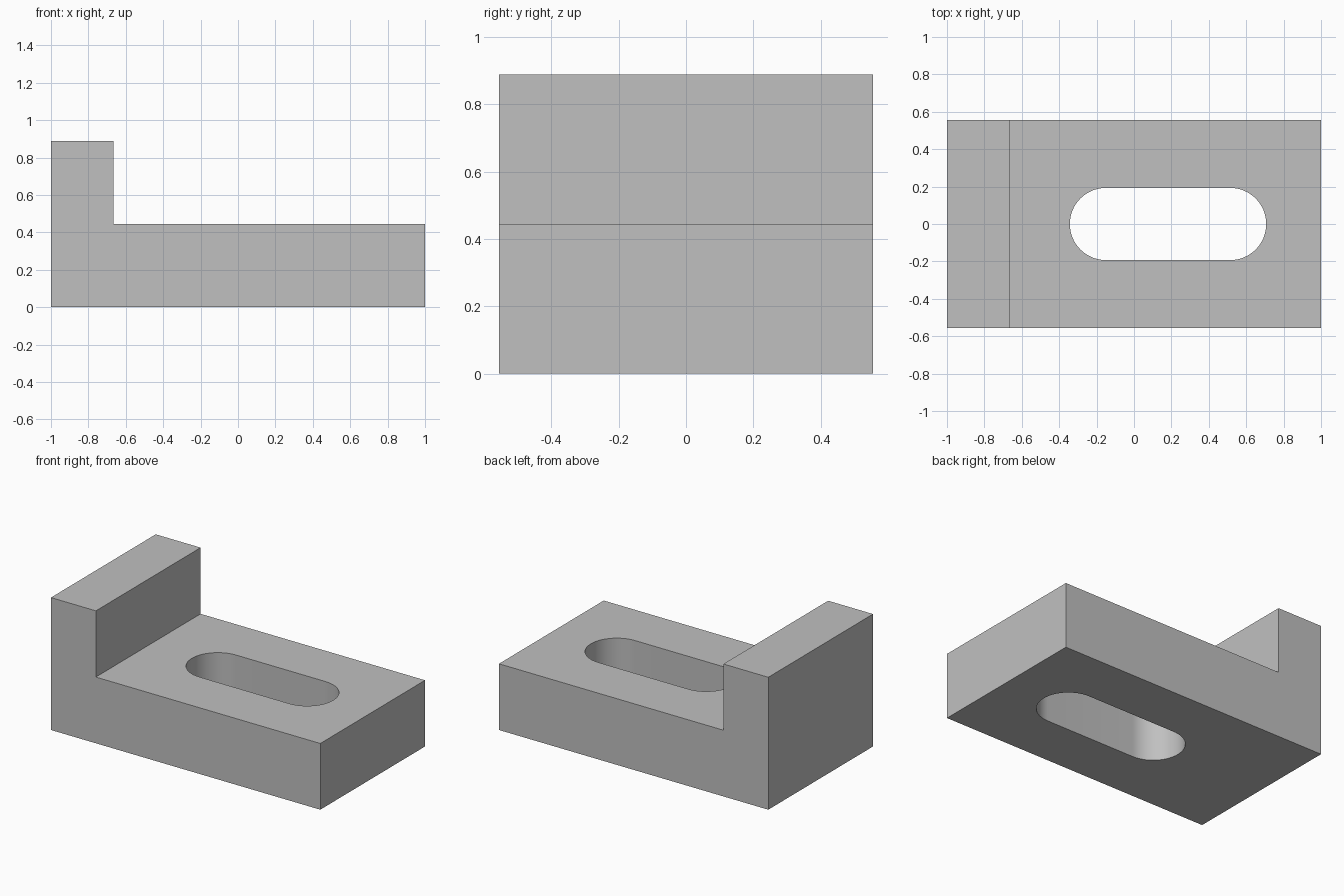
import bpy
import bmesh
from math import sin, cos, pi

cube = bpy.data.objects.get("Cube")
if cube:
    bpy.data.objects.remove(cube, do_unlink=True)

grey = bpy.data.materials.new("plain grey")
grey.use_nodes = True
colour = (0.53, 0.53, 0.53, 1)
grey.diffuse_color = colour
grey.node_tree.nodes["Principled BSDF"].inputs["Base Color"].default_value = colour


def prism(name, outline, sweep):
    """Extrude a closed outline of 3D points along the sweep vector."""
    bm = bmesh.new()
    face = bm.faces.new([bm.verts.new(p) for p in outline])
    top = bmesh.ops.extrude_face_region(bm, geom=[face])["geom"]
    verts = [v for v in top if isinstance(v, bmesh.types.BMVert)]
    bmesh.ops.translate(bm, verts=verts, vec=sweep)
    bmesh.ops.recalc_face_normals(bm, faces=bm.faces)
    mesh = bpy.data.meshes.new(name)
    bm.to_mesh(mesh)
    bm.free()
    mesh.materials.append(grey)
    obj = bpy.data.objects.new(name, mesh)
    bpy.context.collection.objects.link(obj)
    return obj


# L-shaped block: base plate with a raised end wall
half_width = 5 / 9
step, height, wall_x = 4 / 9, 8 / 9, -2 / 3
profile = [(-1, 0), (1, 0), (1, step), (wall_x, step), (wall_x, height), (-1, height)]
block = prism("slotted_block", [(x, -half_width, z) for x, z in profile],
              (0, 2 * half_width, 0))

# Round-ended slot through the base plate
radius, centre, reach, segments = 0.193, 0.182, 0.332, 32
outline = []
for side, start in ((1, -pi / 2), (-1, pi / 2)):
    for i in range(segments + 1):
        a = start + pi * i / segments
        outline.append((centre + side * reach + radius * cos(a), radius * sin(a), -0.2))
cutter = prism("slot_cutter", outline, (0, 0, 1))

cut = block.modifiers.new("slot", 'BOOLEAN')
cut.operation = 'DIFFERENCE'
cut.solver = 'EXACT'
cut.object = cutter

# Apply the cut, drop the cutter and shade the slot ends smoothly
bpy.ops.object.select_all(action='DESELECT')
block.select_set(True)
bpy.context.view_layer.objects.active = block
bpy.ops.object.modifier_apply(modifier=cut.name)
bpy.data.objects.remove(cutter, do_unlink=True)
bpy.ops.object.shade_smooth_by_angle()
